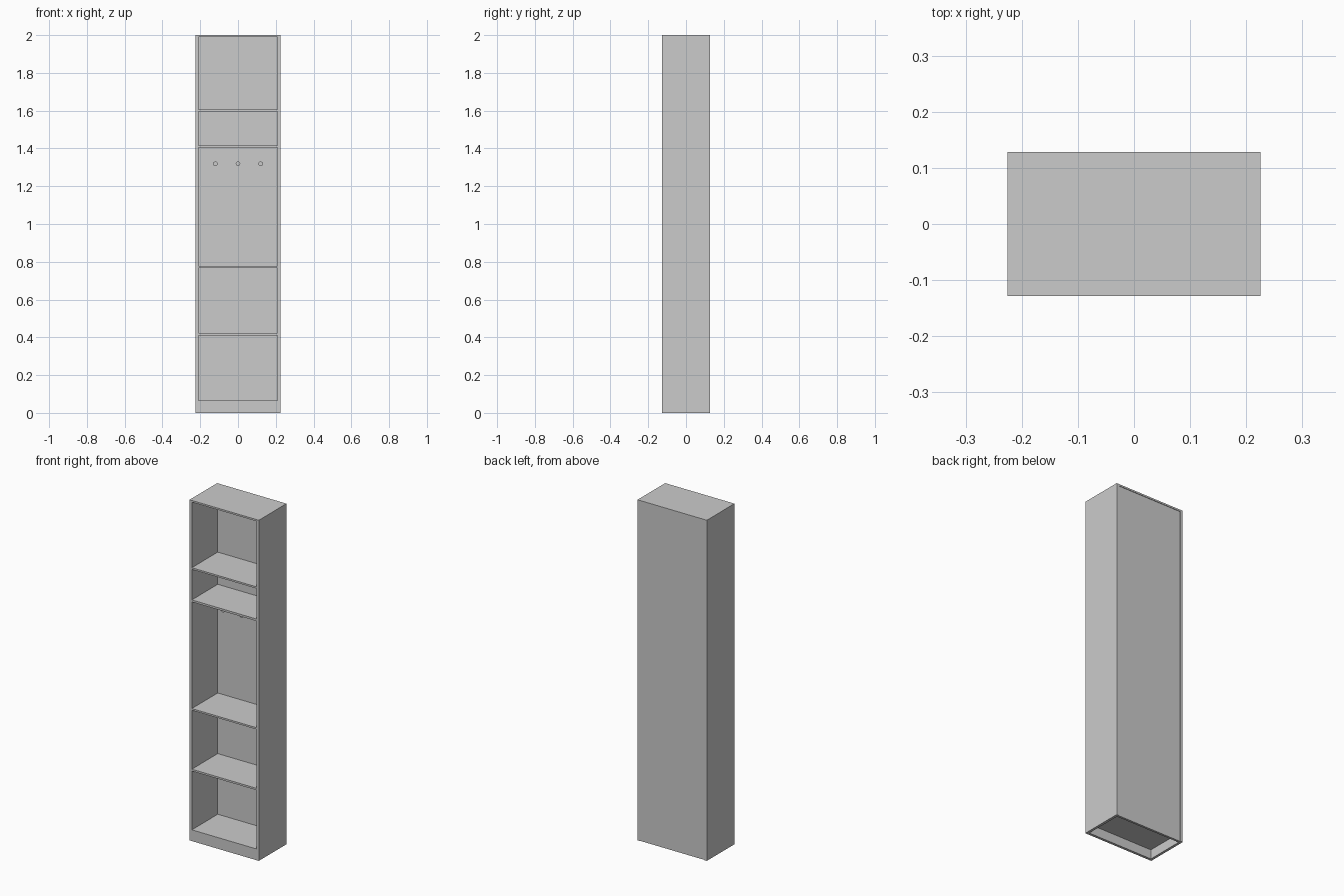
import bpy, math

if "Cube" in bpy.data.objects:
    bpy.data.objects.remove(bpy.data.objects["Cube"])

W, D, H = 0.45, 0.256, 2.0      # overall size
T = 0.015                       # side panel thickness
INNER = W - 2 * T
FRONT, BACK = -D / 2, D / 2
BACK_INNER = 0.112


def box(name, x0, x1, y0, y1, z0, z1):
    bpy.ops.mesh.primitive_cube_add(
        size=1, location=((x0 + x1) / 2, (y0 + y1) / 2, (z0 + z1) / 2))
    ob = bpy.context.object
    ob.name = name
    ob.scale = (x1 - x0, y1 - y0, z1 - z0)
    bpy.ops.object.transform_apply(location=False, rotation=False, scale=True)
    return ob


# Side panels
box("side_panel_left", -W / 2, -W / 2 + T, FRONT, BACK, 0, H)
box("side_panel_right", W / 2 - T, W / 2, FRONT, BACK, 0, H)

# Top panel, covering the slightly recessed back
hx = INNER / 2
box("top_panel", -hx, hx, FRONT, BACK, H - 0.01, H)
box("back_panel", -hx, hx, BACK_INNER, BACK - 0.003, 0, H - 0.01)

# Shelves: (name, underside, upper side)
shelves = [
    ("bottom_shelf", 0.054, 0.066),
    ("lower_shelf", 0.411, 0.422),
    ("middle_shelf", 0.768, 0.778),
    ("hook_shelf", 1.404, 1.416),
    ("upper_shelf", 1.595, 1.605),
]
for name, z0, z1 in shelves:
    box(name, -hx, hx, FRONT, BACK_INNER, z0, z1)

# Plinth board under the bottom shelf, leaving the base hollow
box("plinth_front", -hx, hx, FRONT, FRONT + T, 0, 0.054)

# Coat pegs sticking out of the back panel
PEG_TIP = 0.03
for i, x in enumerate((-0.12, 0, 0.12)):
    bpy.ops.mesh.primitive_cylinder_add(
        vertices=24, radius=0.012, depth=BACK_INNER - PEG_TIP,
        location=(x, (BACK_INNER + PEG_TIP) / 2, 1.319),
        rotation=(math.pi / 2, 0, 0))
    bpy.context.object.name = f"coat_peg_{i + 1}"
    bpy.ops.object.shade_smooth_by_angle()
